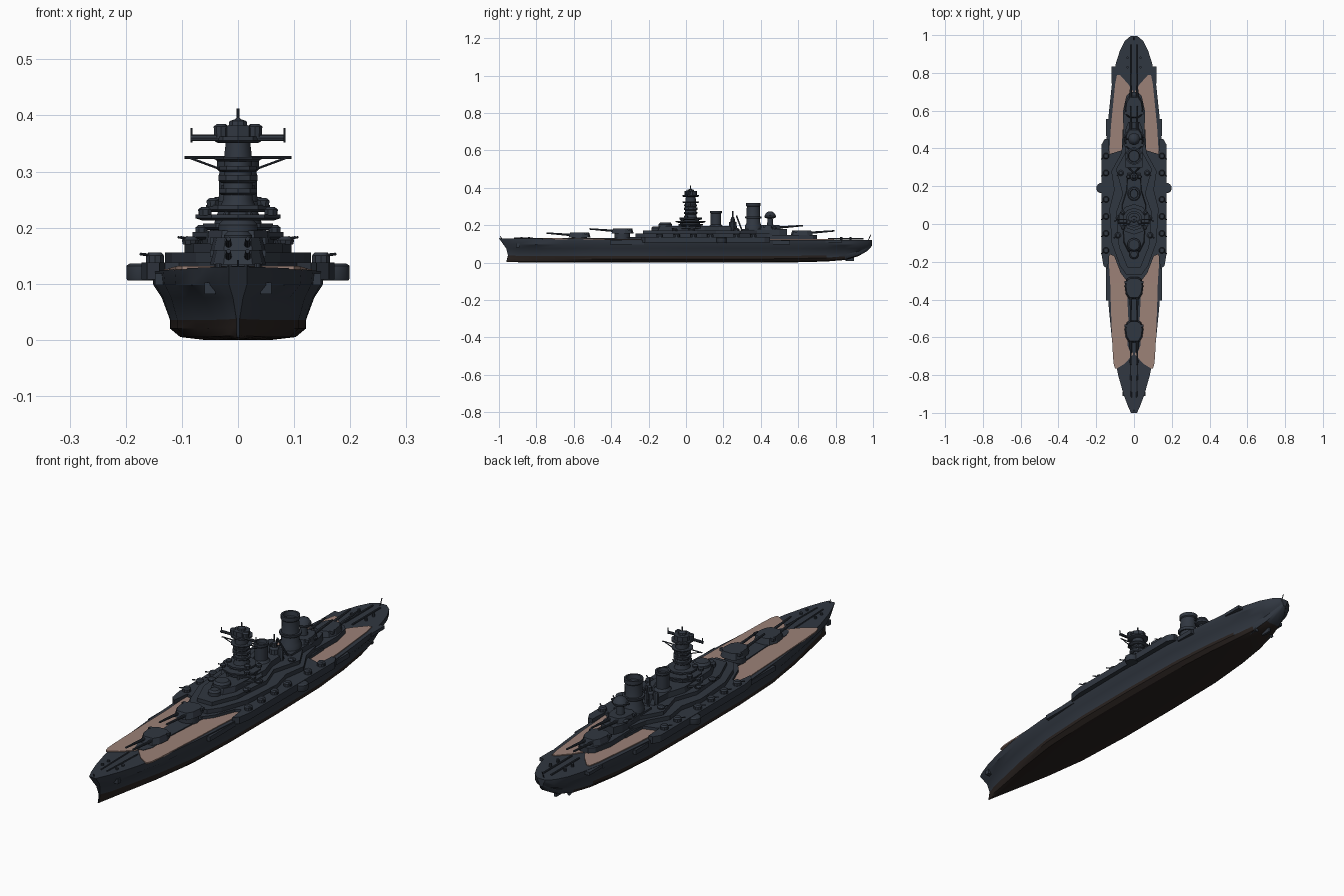
import bpy, bmesh, math
from mathutils import Vector

cube = bpy.data.objects.get("Cube")
if cube:
    bpy.data.objects.remove(cube)


def material(name, rgb):
    m = bpy.data.materials.new(name)
    m.use_nodes = True
    m.diffuse_color = (*rgb, 1)
    m.node_tree.nodes["Principled BSDF"].inputs["Base Color"].default_value = (*rgb, 1)
    return m


GREY = material("slate_grey", (0.03, 0.038, 0.052))
WOOD = material("deck_wood", (0.33, 0.22, 0.185))
KEEL = material("dark_keel", (0.022, 0.016, 0.014))


def finish(name, bm, mats=(GREY,), smooth=True):
    bmesh.ops.recalc_face_normals(bm, faces=bm.faces)
    mesh = bpy.data.meshes.new(name)
    bm.to_mesh(mesh)
    bm.free()
    for m in mats:
        mesh.materials.append(m)
    ob = bpy.data.objects.new(name, mesh)
    bpy.context.collection.objects.link(ob)
    if smooth:
        bpy.ops.object.select_all(action='DESELECT')
        ob.select_set(True)
        bpy.context.view_layer.objects.active = ob
        bpy.ops.object.shade_smooth_by_angle(angle=math.radians(32))
    return ob


def loft(bm, rings, cap=True):
    loops = [[bm.verts.new(p) for p in r] for r in rings]
    n = len(loops[0])
    for a, b in zip(loops, loops[1:]):
        for i in range(n):
            j = (i + 1) % n
            bm.faces.new((a[i], a[j], b[j], b[i]))
    if cap:
        bm.faces.new(loops[0][::-1])
        bm.faces.new(loops[-1])


def deck_house(name, half, z0, z1, taper=1.0):
    """Prism mirrored about x = 0 from a half outline running bow to stern."""
    outline = half + [(-x, y) for x, y in reversed(half)]
    mid = sum(y for _, y in half) / len(half)
    bm = bmesh.new()
    loft(bm, [[(x, y, z0) for x, y in outline],
              [(x * taper, mid + (y - mid) * taper, z1) for x, y in outline]])
    return finish(name, bm, smooth=False)


def lathe(name, x, y, profile, sides=16, stretch=1.0):
    bm = bmesh.new()
    angles = [2 * math.pi * (i + .5) / sides for i in range(sides)]
    loft(bm, [[(x + r * math.cos(a), y + r * stretch * math.sin(a), z) for a in angles]
              for r, z in profile])
    return finish(name, bm)


def rod(name, a, b, r0, r1=None, sides=8):
    a, b = Vector(a), Vector(b)
    d = b - a
    bm = bmesh.new()
    bmesh.ops.create_cone(bm, cap_ends=True, segments=sides, radius1=r0,
                          radius2=r1 or r0, depth=d.length)
    bmesh.ops.transform(bm, matrix=d.to_track_quat('Z', 'Y').to_matrix().to_4x4(), verts=bm.verts)
    bmesh.ops.translate(bm, vec=(a + b) / 2, verts=bm.verts)
    return finish(name, bm)


def box(name, x, y, z, sx, sy, sz):
    bm = bmesh.new()
    bmesh.ops.create_cube(bm, size=1)
    bmesh.ops.scale(bm, vec=(sx, sy, sz), verts=bm.verts)
    bmesh.ops.translate(bm, vec=(x, y, z), verts=bm.verts)
    return finish(name, bm, smooth=False)


def deck_z(y):
    return 0.122 + 0.012 * max(0, -y - 0.3)


# Hull: y, deck half width, bottom half width, keel height
stations = [(-1, .016, .003, .004), (-.96, .034, .008, .003), (-.9, .056, .02, .002),
            (-.8, .084, .042, .001), (-.65, .113, .075, 0), (-.45, .133, .108, 0),
            (-.2, .15, .12, 0), (.1, .154, .121, 0), (.4, .15, .116, 0), (.6, .132, .1, .002),
            (.75, .116, .078, .006), (.85, .096, .056, .014), (.92, .074, .04, .034),
            (.97, .048, .026, .062), (.995, .018, .01, .09)]
bm = bmesh.new()
rings = []
for y, wd, wb, k in stations:
    d = deck_z(y)
    half = [(wb * .5, k), (wb * .85, k + .005), (wb, k + .02), (wb, k + .035 * (1 - k / d)),
            (wb + (wd - wb) * .45, max(.075, k + .02)), (wd * .98, max(.098, k + .025)), (wd, d)]
    ring = []
    for x, z in half:
        # Raked stem with a rounded forefoot
        rake = max(0, (-y - .9) / .1)
        shift = rake * (.048 * math.sin(math.pi * min(1, max(0, (z + .05) / .18))))
        ring.append((x, y + shift, z))
    rings.append(ring + [(-x, yy, z) for x, yy, z in reversed(ring)])
loft(bm, rings)
for f in bm.faces:
    f.material_index = int(f.calc_center_median().z < .034)
finish("hull", bm, (GREY, KEEL))

# Wooden decks: y, inner edge, outer edge
fore = [(-.765, .09, .1), (-.74, .05, .108), (-.69, .004, .112), (-.6, .004, .116), (-.45, .004, .122),
        (-.31, .004, .126), (-.22, .03, .132), (-.16, .1, .132)]
aft = [(.365, .105, .13), (.39, .065, .13), (.52, .055, .122), (.66, .04, .108),
       (.7, .004, .104), (.74, .03, .1), (.79, .075, .09)]
for label, rows in (("fore", fore), ("aft", aft)):
    for s, side in ((1, "left"), (-1, "right")):
        bm = bmesh.new()
        loft(bm, [[(s * a, y, deck_z(y) - .002), (s * b, y, deck_z(y) - .002),
                   (s * b, y, deck_z(y) + .004), (s * a, y, deck_z(y) + .004)] for y, a, b in rows])
        finish(f"{label}_wood_deck_{side}", bm, (WOOD,), False)

# Broad midships gun deck and stepped deckhouses
deck_house("gun_deck", [(.04, -.3), (.07, -.26), (.105, -.17), (.13, -.16), (.14, -.24), (.162, -.22),
                        (.172, -.16), (.172, .42), (.155, .45), (.135, .45), (.13, .37), (.065, .39),
                        (.06, .5)], .108, .138)
deck_house("lower_house", [(.04, -.27), (.075, -.22), (.118, -.1), (.13, .08), (.105, .18),
                           (.12, .28), (.07, .37), (.05, .46)], .135, .156)
deck_house("middle_house", [(.035, -.23), (.08, -.12), (.095, .06), (.06, .16), (.095, .29),
                            (.045, .38), (.04, .44)], .155, .172)
deck_house("upper_house", [(.03, -.15), (.055, -.1), (.065, .1), (.04, .18), (.035, .27)], .17, .195, .95)
deck_house("aft_house", [(.055, .42), (.058, .6), (.04, .68), (.02, .7)], .12, .148)
deck_house("aft_upper_house", [(.045, .3), (.045, .5), (.03, .54)], .145, .18)
deck_house("fore_barbette_deck", [(.02, -.68), (.035, -.64), (.03, -.5), (.035, -.4), (.04, -.26)], .118, .132)

# Side sponsons, gun tubs, and edge galleries
for s, side in ((1, "left"), (-1, "right")):
    lathe(f"main_sponson_{side}", s * .172, .19, [(.026, .106), (.028, .11), (.028, .132), (.022, .136)], 12)
    for i, y in enumerate((-.36, -.27, .51)):
        box(f"edge_gallery_{side}_{i}", s * .133, y, .108, .03, .09, .02)
    box(f"stern_gallery_{side}", s * .108, .79, .114, .024, .09, .014)
    for i, y in enumerate((-.14, -.05, .04, .13, .27, .36)):
        x = s * .148
        lathe(f"side_gun_{side}_{i}", x, y, [(.017, .137), (.017, .15), (.012, .156)], 10)
        rod(f"side_barrel_{side}_{i}", (x, y, .15), (x + s * .026, y - .018, .153), .0025)
    for i, (x, y, z) in enumerate(((.085, -.06, .17), (.08, .03, .17), (.07, .27, .17), (.035, .47, .178))):
        lathe(f"upper_gun_{side}_{i}", s * x, y, [(.014, z), (.016, z + .008), (.009, z + .014)], 10)
        rod(f"upper_barrel_{side}_{i}", (s * x, y, z + .009), (s * (x + .022), y - .015, z + .013), .002)
    for i, y in enumerate((-.88, -.84, .83, .88)):
        lathe(f"mooring_post_{side}_{i}", s * .035, y, [(.006, .12), (.006, .136)], 8)
    rod(f"catapult_rail_{side}", (s * .018, .76, .128), (s * .018, .95, .128), .004)
    rod(f"anchor_chain_{side}", (s * .014, -.92, .131), (s * .02, -.72, .129), .003)
    box(f"anchor_{side}", s * .05, -.9, .092, .02, .02, .02)


# Main gun turrets with twin barrels
def turret(name, y, z, facing):
    lathe(name + "_barbette", 0, y, [(.042, .12), (.042, z)], 20)
    outline = [(.026, -.058), (.044, -.03), (.05, .015), (.038, .05), (.02, .06)]
    ob = deck_house(name + "_house", [(x, y - facing * v) for x, v in outline], z, z + .026, .86)
    box(name + "_rangefinder", 0, y - facing * .032, z + .02, .1, .014, .012)
    for x in (-.017, .017):
        tip = (x, y + facing * .175, z + .024)
        rod(name + "_barrel", (x, y + facing * .035, z + .013), tip, .0065, .004)


turret("forward_turret", -.57, .134, -1)
turret("raised_turret", -.34, .156, -1)
turret("raised_aft_turret", .45, .174, 1)
turret("aft_turret", .62, .146, 1)

# Tiered bridge tower
ty = .025
lathe("tower_base", 0, ty, [(.05, .15), (.043, .21), (.034, .235), (.027, .25), (.025, .33),
                            (.022, .355), (.022, .37)], 14, 1.15)
tiers = [(.085, .183, .192), (.066, .2, .207), (.08, .217, .223), (.06, .232, .24), (.036, .262, .27),
         (.037, .284, .294), (.035, .303, .31), (.044, .322, .326), (.045, .355, .362), (.034, .362, .382)]
for i, (r, z0, z1) in enumerate(tiers):
    lathe(f"tower_platform_{i}", 0, ty, [(r * .85, z0 - .004), (r, z0), (r, z1)], 10)
rod("lower_yard", (-.095, ty, .325), (.095, ty, .325), .0025)
rod("upper_rangefinder", (-.085, ty - .02, .36), (.082, ty - .02, .36), .006)
lathe("tower_top", 0, ty, [(.018, .38), (.016, .39), (.006, .393), (.003, .396), (.003, .412)], 10)
for s, side in ((1, "left"), (-1, "right")):
    lathe(f"top_director_{side}", s * .03, ty - .015, [(.013, .36), (.014, .38), (.008, .385)], 10)
    rod(f"yard_tip_{side}", (s * .083, ty - .02, .352), (s * .083, ty - .02, .378), .002)
    rod(f"yard_brace_{side}", (s * .02, ty, .3), (s * .085, ty, .324), .002)
    for i, (x, y, z) in enumerate(((.058, -.02, .222), (.06, .06, .222), (.045, 0, .238), (.065, .01, .19))):
        lathe(f"tower_mount_{side}_{i}", s * x, y, [(.011, z), (.012, z + .01), (.006, z + .015)], 8)
    rod(f"bridge_leg_{side}", (s * .034, -.06, .15), (s * .018, -.01, .235), .006)
lathe("conning_tower", 0, -.11, [(.036, .16), (.036, .205), (.028, .214)], 14)
lathe("forward_director", 0, -.16, [(.026, .16), (.026, .186), (.018, .194)], 12)

# Funnel, searchlight mast and aft control tower
lathe("front_funnel", 0, .16, [(.034, .16), (.034, .195), (.026, .205), (.026, .262), (.03, .266),
                               (.03, .276), (.022, .276), (.02, .262)], 16, 1.1)
lathe("searchlight_tower", 0, .25, [(.024, .16), (.02, .215), (.012, .222), (.01, .24), (.003, .245), (.003, .275)], 10)
for s in (1, -1):
    lathe("searchlight", s * .03, .25, [(.012, .17), (.012, .215), (.008, .222)], 8)
    rod("mast_leg", (s * .03, .3, .17), (0, .27, .25), .004)
lathe("rear_funnel", 0, .36, [(.045, .16), (.042, .2), (.036, .21), (.034, .3), (.038, .304),
                              (.038, .32), (.03, .32), (.028, .3)], 16, 1.05)
lathe("rear_funnel_collar", 0, .36, [(.042, .235), (.045, .24), (.045, .247)], 16)
lathe("aft_director", 0, .45, [(.018, .195), (.014, .235), (.03, .24), (.032, .25), (.022, .266), (.012, .272)], 12)
rod("aft_director_arms", (-.042, .45, .25), (.042, .45, .25), .005)

# Flagstaffs, rudder and propeller shafts
rod("bow_staff", (0, -.985, .125), (0, -.992, .142), .002)
rod("stern_staff", (0, .975, .12), (0, .988, .15), .002)
box("rudder", 0, .875, .03, .01, .045, .045)
for s in (1, -1):
    rod("propeller_shaft", (s * .04, .7, .014), (s * .04, .86, .02), .005)
    lathe("propeller", s * .04, .86, [(.003, .009), (.012, .02), (.003, .031)], 8, .3)
